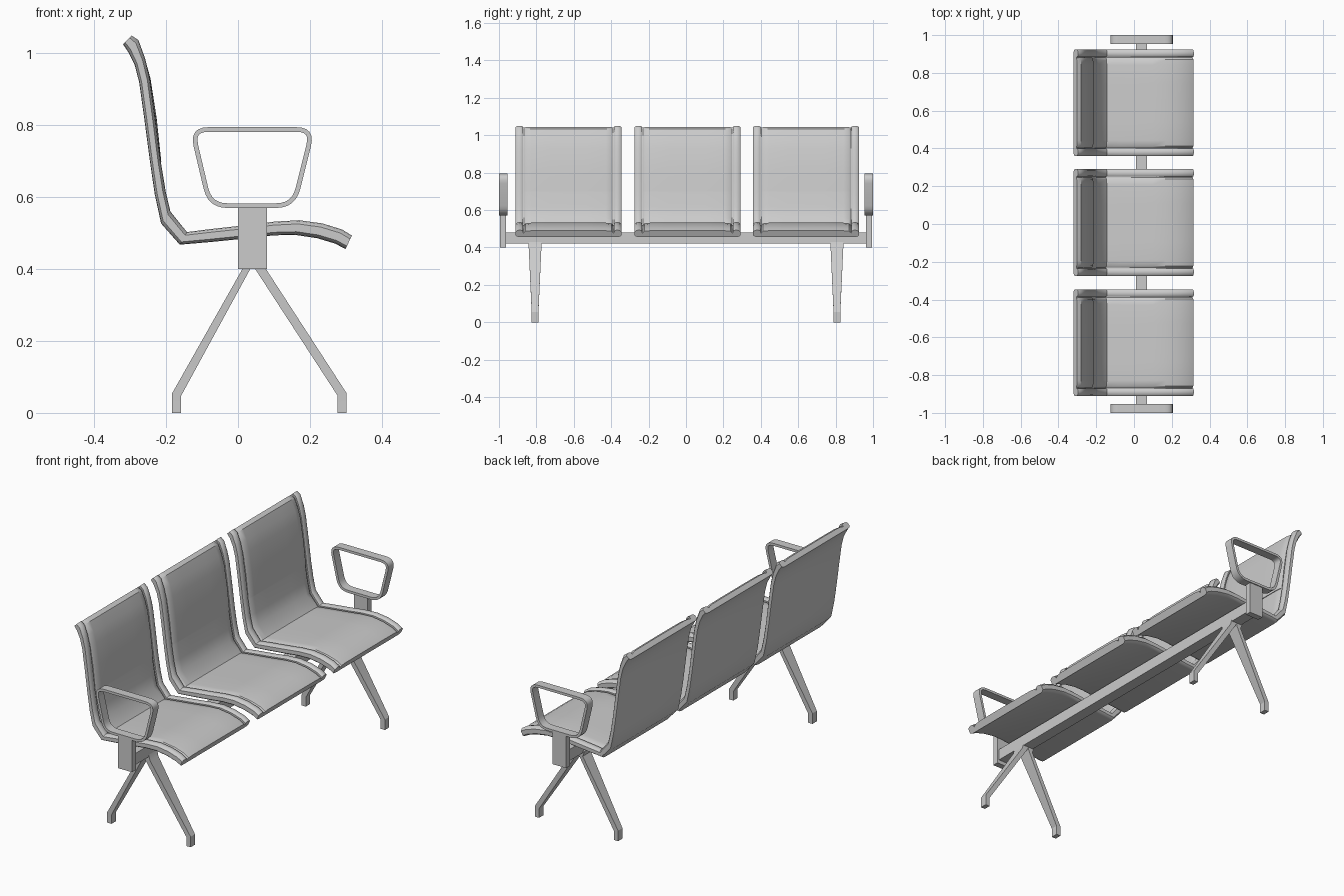
import bpy, bmesh, math
from mathutils import Vector

if "Cube" in bpy.data.objects:
    bpy.data.objects.remove(bpy.data.objects["Cube"])


def finish(name, bm, smooth=True, angle=35):
    bmesh.ops.recalc_face_normals(bm, faces=bm.faces)
    me = bpy.data.meshes.new(name)
    bm.to_mesh(me)
    bm.free()
    ob = bpy.data.objects.new(name, me)
    bpy.context.collection.objects.link(ob)
    if smooth:
        bpy.ops.object.select_all(action='DESELECT')
        ob.select_set(True)
        bpy.context.view_layer.objects.active = ob
        bpy.ops.object.shade_smooth_by_angle(angle=math.radians(angle))
    return ob


def loft(name, rings, closed=False, angle=35):
    bm = bmesh.new()
    vs = [[bm.verts.new(p) for p in r] for r in rings]
    n = len(vs[0])
    for i in range(len(vs) if closed else len(vs) - 1):
        a, b = vs[i], vs[(i + 1) % len(vs)]
        for j in range(n):
            bm.faces.new((a[j], a[(j + 1) % n], b[(j + 1) % n], b[j]))
    if not closed:
        bm.faces.new(vs[0])
        bm.faces.new(vs[-1])
    return finish(name, bm, True, angle)


def box(name, x0, x1, y0, y1, z0, z1):
    rings = [[(x0, y, z0), (x1, y, z0), (x1, y, z1), (x0, y, z1)] for y in (y0, y1)]
    return loft(name, rings)


# Seat profile stations, top of back to front lip: outer (x, z), inner (x, z)
STATIONS = [
    (-0.320, 1.026, -0.296, 1.050), (-0.306, 1.005, -0.277, 1.037),
    (-0.288, 0.970, -0.258, 0.985), (-0.275, 0.920, -0.245, 0.930),
    (-0.261, 0.820, -0.230, 0.820), (-0.245, 0.700, -0.215, 0.700),
    (-0.232, 0.610, -0.201, 0.615), (-0.214, 0.527, -0.188, 0.560),
    (-0.162, 0.468, -0.142, 0.503), (-0.080, 0.475, -0.080, 0.511),
    (0.020, 0.485, 0.020, 0.522), (0.100, 0.494, 0.100, 0.532),
    (0.160, 0.495, 0.170, 0.536), (0.220, 0.486, 0.235, 0.527),
    (0.270, 0.471, 0.290, 0.510), (0.299, 0.456, 0.317, 0.493)]


def at(st, y, t):
    ox, oz, ix, iz = st
    return (ox + (ix - ox) * t, y, oz + (iz - oz) * t)


def section(half):
    return half + [(-y, t) for y, t in reversed(half)]


def pad_half(k):
    return [(0.10, k), (0.20, k - 0.02), (0.23, k - 0.1), (0.239, k - 0.3), (0.239, 0.4)]


# Shell: rounded side rails joined by a thin panel
SHELL = section([(0.243, 0.6), (0.243, 0.82), (0.25, 0.96), (0.262, 1.0), (0.274, 0.94),
                 (0.2825, 0.75), (0.2825, 0.22), (0.274, 0.05), (0.26, 0.0)])
UPPER_K = [0.8, 0.92, 0.98, 1.05, 1.12, 1.05]

for n, yc in enumerate((-0.628, 0.008, 0.642), 1):
    loft(f"seat_shell_{n}", [[at(s, yc + y, t) for y, t in SHELL] for s in STATIONS])
    loft(f"back_pad_{n}", [[at(s, yc + y, t) for y, t in section(pad_half(k))]
                           for s, k in zip(STATIONS[:6], UPPER_K)])
    loft(f"seat_pad_{n}", [[at(s, yc + y, t) for y, t in section(pad_half(0.93))]
                           for s in STATIONS[5:]])

# Cross beam under the seats
box("beam", 0.01, 0.07, -0.965, 0.965, 0.42, 0.48)


def rounded(corners, d, steps=6):
    out = []
    for i, c in enumerate(corners):
        c = Vector(c)
        a = c + (Vector(corners[i - 1]) - c).normalized() * d
        b = c + (Vector(corners[(i + 1) % len(corners)]) - c).normalized() * d
        for k in range(steps + 1):
            t = k / steps
            out.append(a * (1 - t) ** 2 + c * 2 * t * (1 - t) + b * t * t)
    return out


# Armrest loops on end posts, legs in splayed pairs
LOOP = rounded([(-0.136, 0.795), (0.216, 0.795), (0.16, 0.57), (-0.083, 0.57)], 0.055)
LEGS = {"back_leg": [(0.0, 0.43, 0.045, 0.43), (0.012, 0.40, 0.034, 0.40),
                     (-0.183, 0.055, -0.158, 0.048), (-0.183, 0, -0.158, 0)],
        "front_leg": [(0.035, 0.43, 0.07, 0.43), (0.048, 0.40, 0.078, 0.40),
                      (0.277, 0.048, 0.302, 0.055), (0.277, 0, 0.302, 0)]}
LEG_W = [0.036, 0.034, 0.018, 0.018]

for side, s in (("left", -1), ("right", 1)):
    box(f"arm_post_{side}", 0.0, 0.08, s * 0.963, s * 0.995, 0.40, 0.572)
    rings = []
    for i, p in enumerate(LOOP):
        d = (LOOP[(i + 1) % len(LOOP)] - LOOP[i - 1]).normalized()
        q = p + Vector((d.y, -d.x)) * 0.013
        rings.append([(p.x, s * 0.954, p.y), (p.x, s * 1.0, p.y),
                      (q.x, s * 1.0, q.y), (q.x, s * 0.954, q.y)])
    loft(f"armrest_{side}", rings, closed=True)
    for name, prof in LEGS.items():
        loft(f"{name}_{side}", [
            [(x0, s * 0.807 - w, z0), (x0, s * 0.807 + w, z0),
             (x1, s * 0.807 + w, z1), (x1, s * 0.807 - w, z1)]
            for (x0, z0, x1, z1), w in zip(prof, LEG_W)], angle=20)
